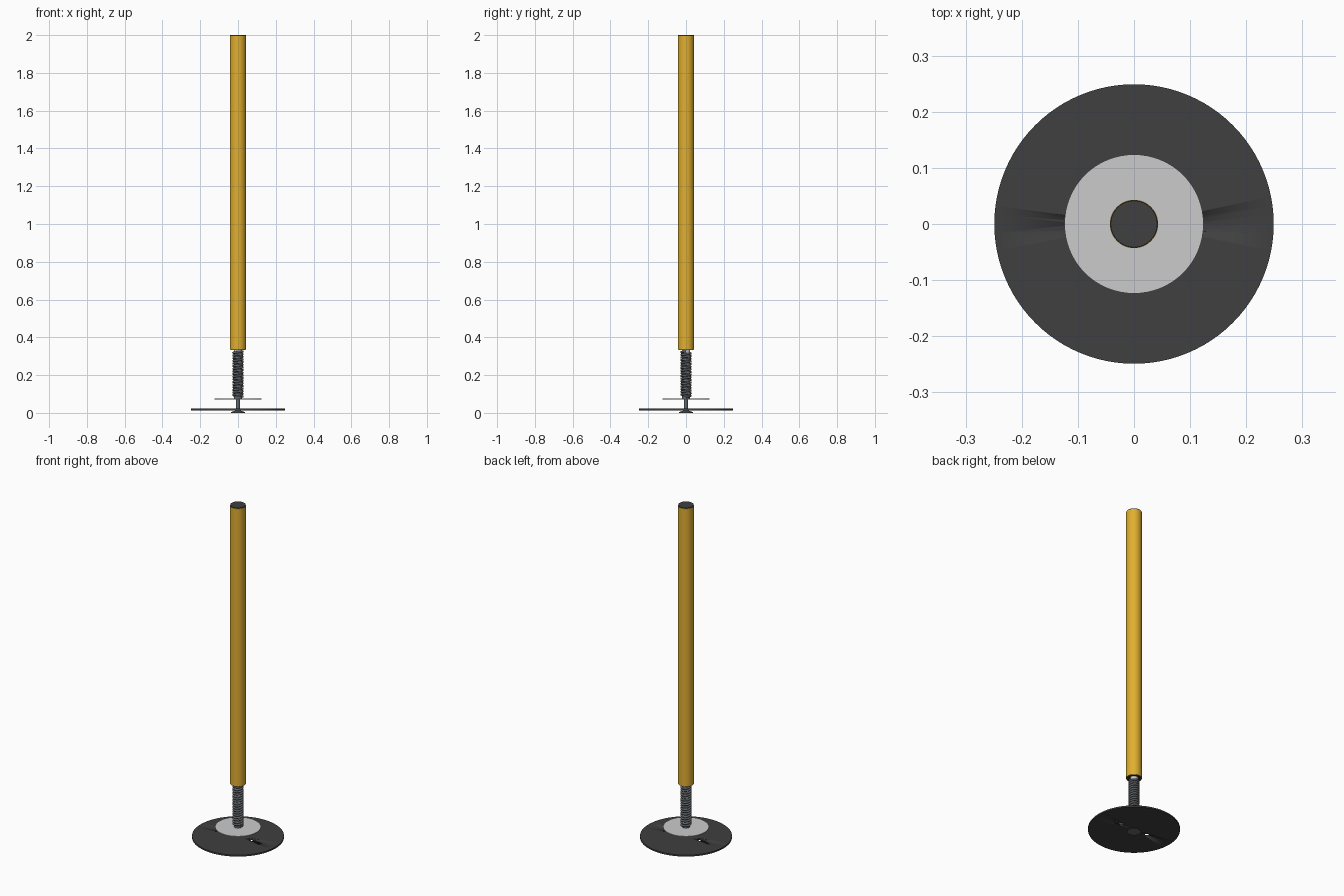
import bpy, bmesh, math

if "Cube" in bpy.data.objects:
    bpy.data.objects.remove(bpy.data.objects["Cube"])

def mat(name, c):
    m = bpy.data.materials.new(name)
    m.diffuse_color = (*c, 1)
    m.use_nodes = True
    m.node_tree.nodes["Principled BSDF"].inputs["Base Color"].default_value = m.diffuse_color
    return m

DARK = mat("dark_rubber", (0.05, 0.05, 0.05))
YELLOW = mat("yellow_plastic", (0.75, 0.43, 0.03))
STEEL = mat("spring_steel", (0.13, 0.14, 0.15))

def smooth(ob):
    bpy.ops.object.select_all(action='DESELECT')
    ob.select_set(True)
    bpy.context.view_layer.objects.active = ob
    bpy.ops.object.shade_smooth_by_angle(angle=math.radians(35))

def lathe(name, profile, material=None, n=64, closed=False):
    """Spin an (r, z) profile about z; r = 0 makes a pole vertex."""
    bm = bmesh.new()
    rings = []
    for r, z in profile:
        if r == 0:
            rings.append([bm.verts.new((0, 0, z))] * n)
        else:
            rings.append([bm.verts.new((r * math.cos(2 * math.pi * i / n),
                                        r * math.sin(2 * math.pi * i / n), z)) for i in range(n)])
    pairs = list(zip(rings, rings[1:])) + ([(rings[-1], rings[0])] if closed else [])
    for a, b in pairs:
        for i in range(n):
            j = (i + 1) % n
            bm.faces.new(list(dict.fromkeys((a[i], a[j], b[j], b[i]))))
    bmesh.ops.recalc_face_normals(bm, faces=bm.faces)
    me = bpy.data.meshes.new(name)
    bm.to_mesh(me)
    bm.free()
    ob = bpy.data.objects.new(name, me)
    bpy.context.collection.objects.link(ob)
    if material:
        me.materials.append(material)
    smooth(ob)
    return ob

def disc(name, r, z0, z1, material=None, n=64):
    return lathe(name, [(0, z0), (r, z0), (r, z1), (0, z1)], material, n)

# Base plate with two fixing holes
base = disc("base_plate", 0.249, 0.013, 0.022, DARK, 96)
for s in (-1, 1):
    cut = disc("hole_cutter", 0.014, -0.05, 0.1, None, 24)
    cut.location.x = s * 0.09
    cut.hide_render = True
    cut.hide_set(True)
    b = base.modifiers.new("hole", 'BOOLEAN')
    b.object = cut
    b.solver = 'EXACT'

# Countersunk bolt, washer disc and collar under the spring
lathe("base_bolt", [(0, 0), (0.038, 0), (0.036, 0.005), (0.011, 0.013),
                    (0.011, 0.088), (0, 0.088)], STEEL, 32)
disc("washer_disc", 0.124, 0.071, 0.076)
disc("spring_collar", 0.021, 0.076, 0.09, STEEL, 32)

# Coil spring swept along a helix
turns, seg = 17, 28
cu = bpy.data.curves.new("spring", 'CURVE')
cu.dimensions = '3D'
cu.bevel_depth = 0.006
cu.bevel_resolution = 2
cu.use_fill_caps = True
sp = cu.splines.new('POLY')
N = turns * seg
sp.points.add(N)
for i, p in enumerate(sp.points):
    a = 2 * math.pi * i / seg
    p.co = (0.0245 * math.cos(a), 0.0245 * math.sin(a), 0.087 + 0.238 * i / N, 1)
cu.materials.append(STEEL)
spring = bpy.data.objects.new("spring", cu)
bpy.context.collection.objects.link(spring)

# Hollow pole with end plugs
lathe("pole", [(0.043, 0.335), (0.043, 1.995), (0.0405, 1.995), (0.0405, 0.335)],
      YELLOW, closed=True)
lathe("top_cap", [(0, 1.97), (0.0405, 1.97), (0.0405, 1.995), (0.042, 1.995),
                  (0.0415, 2.0), (0, 2.0)], DARK)
lathe("bottom_plug", [(0, 0.375), (0.0405, 0.375), (0.0405, 0.333), (0.03, 0.333),
                      (0.03, 0.34), (0, 0.34)], DARK)
disc("upper_collar", 0.021, 0.318, 0.342, None, 32)
